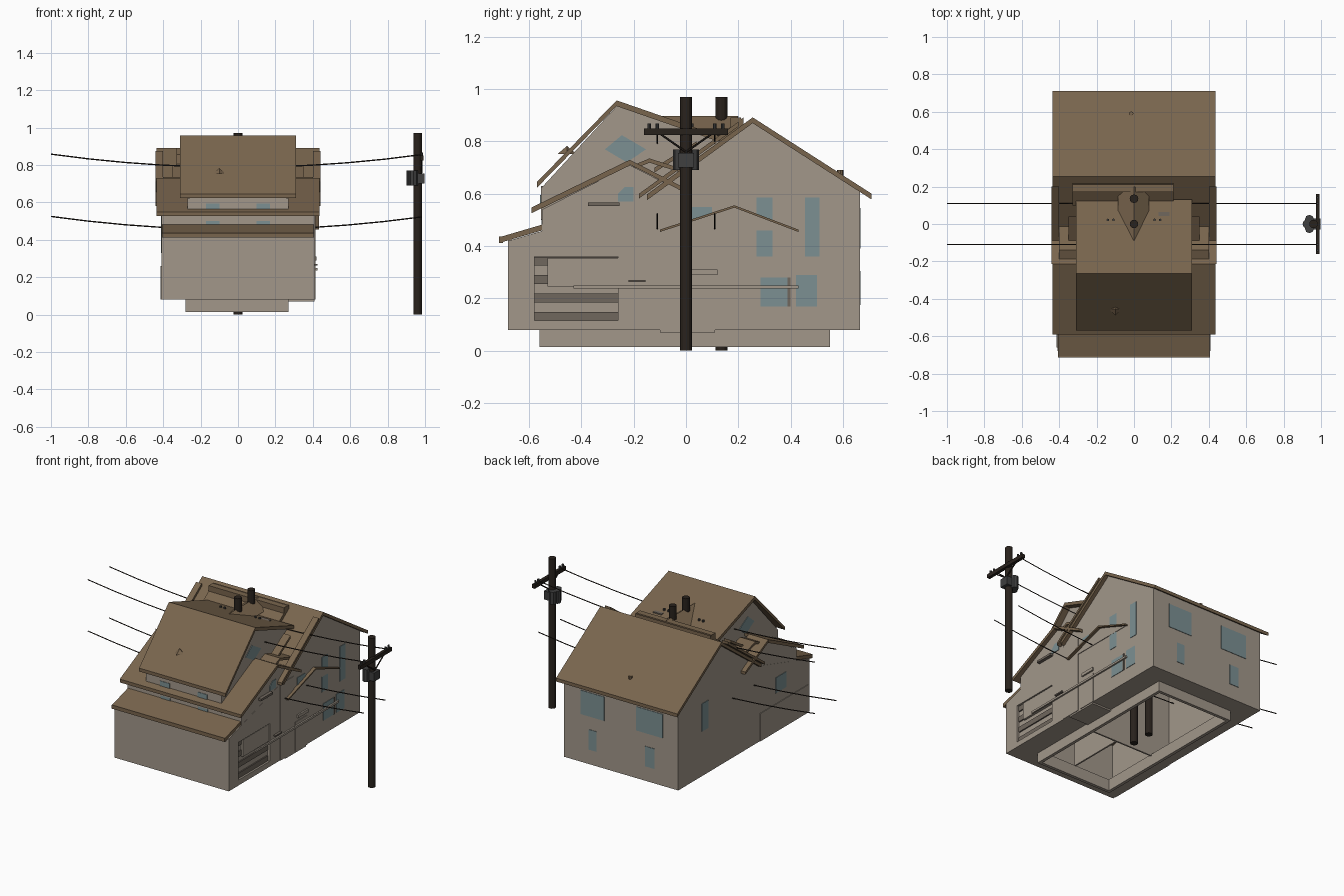
import bpy, bmesh, math
from mathutils import Vector

if "Cube" in bpy.data.objects:
    bpy.data.objects.remove(bpy.data.objects["Cube"])


def mat(name, rgb):
    m = bpy.data.materials.new(name)
    m.diffuse_color = (*rgb, 1)
    m.use_nodes = True
    m.node_tree.nodes["Principled BSDF"].inputs["Base Color"].default_value = m.diffuse_color
    return m


WALL = mat("wall", (0.36, 0.31, 0.255))
ROOF = mat("roof", (0.19, 0.13, 0.075))
DARK = mat("tarred_wood", (0.022, 0.016, 0.012))
METAL = mat("metal", (0.05, 0.05, 0.05))
GLASS = mat("glass", (0.2, 0.28, 0.29))
SLAT = mat("slat", (0.16, 0.135, 0.11))


def finish(name, bm, m):
    bmesh.ops.recalc_face_normals(bm, faces=bm.faces)
    me = bpy.data.meshes.new(name)
    bm.to_mesh(me)
    bm.free()
    ob = bpy.data.objects.new(name, me)
    me.materials.append(m)
    bpy.context.collection.objects.link(ob)
    return ob


def prism(name, prof, x0, x1, m):
    """Extrude a (y, z) profile from x0 to x1."""
    bm = bmesh.new()
    a = [bm.verts.new((x0, y, z)) for y, z in prof]
    b = [bm.verts.new((x1, y, z)) for y, z in prof]
    bm.faces.new(a)
    bm.faces.new(b[::-1])
    for i in range(len(prof)):
        j = (i + 1) % len(prof)
        bm.faces.new((a[i], a[j], b[j], b[i]))
    return finish(name, bm, m)


def box(name, x0, x1, y0, y1, z0, z1, m):
    return prism(name, [(y0, z0), (y1, z0), (y1, z1), (y0, z1)], x0, x1, m)


def roof(name, line, x0, x1, m=ROOF, t=0.022):
    """Roof sheet: top line in (y, z), thickened downwards."""
    return prism(name, line + [(y, z - t) for y, z in reversed(line)], x0, x1, m)


def rod(name, p, q, r, m, n=12):
    p, q = Vector(p), Vector(q)
    bm = bmesh.new()
    bmesh.ops.create_cone(bm, cap_ends=True, segments=n, radius1=r, radius2=r, depth=(q - p).length)
    ob = finish(name, bm, m)
    ob.location = (p + q) / 2
    ob.rotation_euler = (q - p).to_track_quat('Z', 'Y').to_euler()
    return ob


# hollow main house: side walls, front and back walls
side = [(-.68, .08), (.665, .08), (.665, .61), (.255, .87), (-.15, .575), (-.68, .42)]
prism("left_wall", side, -.41, -.395, WALL)
right = prism("right_wall", side, .395, .41, WALL)
box("front_wall", -.40, .40, -.68, -.665, .08, .425, WALL)
box("back_wall", -.40, .40, .65, .665, .08, .61, WALL)
box("left_wall_panel", -.414, -.405, -.66, -.17, .08, .26, WALL)

# garage opening in the right wall with slatted door behind
cut = box("garage_cutter", .38, .43, -.58, -.26, .115, .36, WALL)
cut.hide_render = True
cut.hide_set(True)
mod = right.modifiers.new("garage", 'BOOLEAN')
mod.object, mod.operation, mod.solver = cut, 'DIFFERENCE', 'EXACT'
box("garage_door", .375, .39, -.59, -.25, .10, .37, WALL)
for i in range(4):
    z = .115 + i * .07
    box("garage_slat", .388, .398, -.58, -.26, z, z + .034, SLAT)
box("garage_panel", .392, .406, -.53, -.26, .245, .355, WALL)

# floor ring and foundation ring
for name, X0, X1, Y0, Y1, x0, x1, y0, y1, z0, z1 in (
        ("floor", -.40, .40, -.67, .655, -.26, .25, -.54, .53, .08, .09),
        ("foundation", -.28, .27, -.56, .55, -.26, .25, -.54, .53, .015, .08)):
    box(name + "_left", X0, x0, Y0, Y1, z0, z1, WALL)
    box(name + "_right", x1, X1, Y0, Y1, z0, z1, WALL)
    box(name + "_front", x0, x1, Y0, y0, z0, z1, WALL)
    box(name + "_back", x0, x1, y1, Y1, z0, z1, WALL)

# interior partitions
box("cross_partition", -.395, .395, -.16, -.15, .08, .56, WALL)
box("long_partition", .0, .01, -.53, -.16, .08, .45, WALL)

# middle and upper storeys
mid = [(-.55, .45), (-.55, .54), (-.215, .71), (.02, .59), (-.15, .57)]
top = [(-.555, .5), (-.555, .62), (-.265, .935), (.13, .80), (.13, .7)]
for s, n in ((-1, "left"), (1, "right")):
    prism("middle_side_" + n, mid, *sorted((s * .395, s * .409)), WALL)
    prism("upper_side_" + n, top, *sorted((s * .255, s * .27)), WALL)
box("middle_front", -.40, .40, -.55, -.535, .45, .54, WALL)
box("upper_front", -.26, .26, -.555, -.54, .5, .63, WALL)

# roofs
roof("back_roof", [(-.15, .597), (.255, .892), (.71, .60)], -.435, .435)
roof("front_roof", [(-.71, .435), (-.15, .60)], -.405, .405)
box("front_gutter", -.405, .405, -.715, -.70, .412, .436, ROOF)
roof("middle_roof_front", [(-.59, .548), (-.215, .73)], -.435, .435)
for s in (-1, 1):
    def sx(a, b):
        return sorted((s * a, s * b))
    roof("middle_roof_back", [(-.215, .73), (.02, .61)], *sx(.30, .44), t=.018)
    roof("side_gable", [(-.20, .71), (-.14, .735), (.02, .685)], *sx(.29, .40), t=.016)
    roof("rafter_low", [(-.18, .60), (.20, .875)], *sx(.40, .44), t=.018)
    roof("rafter_high", [(-.12, .70), (.04, .80)], *sx(.30, .35), t=.018)
roof("upper_roof", [(-.57, .645), (-.265, .957), (.13, .82)], -.31, .31)

# small cross gable between upper and back roofs
bm = bmesh.new()
pts = [(-.085, 0, .84), (0, -.1, .897), (.08, 0, .84), (.08, .18, .84), (0, .2, .897), (-.085, .18, .84)]
v = [bm.verts.new(p) for p in pts]
for f in ((0, 1, 4, 5), (1, 2, 3, 4), (5, 4, 3), (0, 2, 1), (0, 5, 3, 2)):
    bm.faces.new([v[i] for i in f])
finish("cross_gable", bm, ROOF)
roof("roof_slab", [(.10, .805), (.22, .892)], -.33, .21, t=.03)
box("slab_edge", -.33, .21, .17, .21, .84, .892, ROOF)
box("roof_hatch", .13, .19, .03, .065, .83, .85, SLAT)

# roof vents
bm = bmesh.new()
bmesh.ops.create_cone(bm, cap_ends=True, segments=4, radius1=.035, radius2=0, depth=.03)
finish("front_vent", bm, ROOF).location = (-.1, -.455, .768)
rod("back_vent", (-.015, .59, .66), (-.015, .59, .69), .012, ROOF, 8)

# windows: right wall, left wall, back wall, front
for y0, y1, z0, z1 in ((.27, .33, .36, .585), (.455, .51, .36, .585), (.285, .39, .17, .28),
                       (.42, .50, .17, .29), (.02, .10, .465, .55)):
    box("right_window", .405, .413, y0, y1, z0, z1, GLASS)
box("window_post", .405, .415, .388, .40, .17, .28, SLAT)
for y0, y1, z0, z1 in ((-.44, -.33, .33, .43), (.36, .425, .37, .55)):
    box("left_window", -.413, -.405, y0, y1, z0, z1, GLASS)
for x0, x1, z0, z1 in ((.12, .29, .39, .545), (-.30, -.11, .39, .545), (.175, .23, .175, .305), (-.24, -.175, .175, .305)):
    box("back_window", x0, x1, .66, .668, z0, z1, GLASS)
for x in (-.135, .135):
    box("upper_window", x - .035, x + .035, -.558, -.55, .55, .595, GLASS)
    box("middle_window", x - .035, x + .035, -.553, -.545, .48, .53, GLASS)
for s in (-1, 1):
    prism("diamond_window", [(-.31, .77), (-.245, .824), (-.153, .77), (-.226, .72)],
          *sorted((s * .265, s * .274)), GLASS)
prism("attic_window", [(-.26, .57), (-.2, .57), (-.2, .625), (-.235, .625), (-.26, .60)], .40, .413, GLASS)
box("window_awning", .40, .43, -.375, -.255, .553, .567, SLAT)

# right wall: entrance pediment, door panels and hand rail
prism("pediment", [(-.10, .46), (.43, .46), (.185, .545)], .405, .414, WALL)
roof("pediment_trim", [(-.10, .463), (.185, .556), (.43, .463)], .40, .432, t=.009)
box("wall_pilaster", .405, .414, -.155, -.02, .08, .575, WALL)
box("door_panel", .405, .414, .0, .12, .08, .27, WALL)
box("door_lintel", .405, .42, .02, .12, .29, .31, WALL)
box("door_step", .27, .41, -.10, .11, .07, .085, WALL)
box("hand_rail", .415, .425, -.43, .43, .237, .25, WALL)
box("wall_lamp", .405, .425, -.22, -.155, .262, .27, SLAT)


# utility poles
def pole(x, y, along_y=True, arms=True):
    rod("pole", (x, y, 0), (x, y, .97), .023, DARK, 12)
    if not arms:
        return

    def p(off, side_, z):
        return (x + off, y + side_, z) if along_y else (x + side_, y + off, z)

    def b(name, o0, o1, s0, s1, z0, z1, m):
        a, c = p(o0, s0, z0), p(o1, s1, z1)
        box(name, a[0], c[0], a[1], c[1], z0, z1, m)
    b("crossarm", .012, .032, -.16, .16, .825, .85, DARK)
    for s in (-.14, -.11, .11, .14):
        rod("insulator", p(.022, s, .845), p(.022, s, .868), .007, METAL, 8)
    for s in (-1, 1):
        rod("arm_brace", p(.022, s * .10, .83), p(.022, 0, .76), .004, DARK, 6)
        rod("transformer", p(-.022, s * .025, .69), p(-.022, s * .025, .77), .024, METAL, 8)
    rod("transformer", p(-.035, 0, .69), p(-.035, 0, .77), .024, METAL, 8)
    b("transformer_bracket", -.03, .038, -.03, .03, .70, .755, METAL)


pole(.96, 0)
pole(0, 0, along_y=False)
pole(0, .135, arms=False)

# sagging wires
for y in (-.11, .11):
    for z in (.788, .455):
        cu = bpy.data.curves.new("wire", 'CURVE')
        cu.dimensions = '3D'
        cu.bevel_depth, cu.bevel_resolution = .0035, 0
        sp = cu.splines.new('POLY')
        sp.points.add(10)
        for i, pt in enumerate(sp.points):
            x = -1 + i * .198
            pt.co = (x, y, z + .07 * x * x, 1)
        cu.materials.append(DARK)
        bpy.context.collection.objects.link(bpy.data.objects.new("wire", cu))
